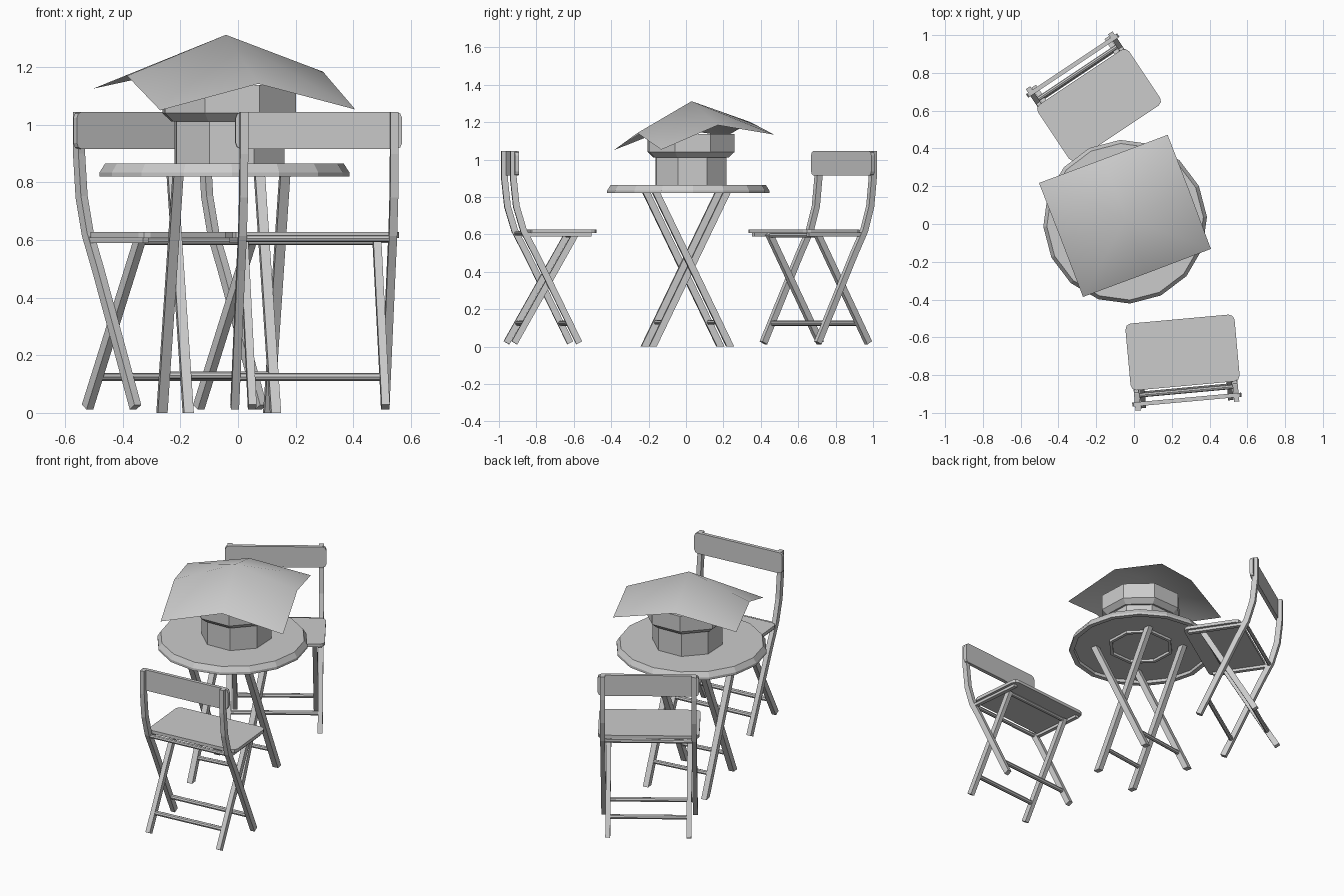
import bpy, bmesh
from math import sin, cos, pi, radians
from mathutils import Vector, Matrix

if "Cube" in bpy.data.objects:
    bpy.data.objects.remove(bpy.data.objects["Cube"])


def place(name, bm, m=None):
    bmesh.ops.recalc_face_normals(bm, faces=bm.faces)
    me = bpy.data.meshes.new(name)
    bm.to_mesh(me)
    bm.free()
    ob = bpy.data.objects.new(name, me)
    bpy.context.collection.objects.link(ob)
    if m:
        ob.matrix_world = m
    return ob


def prism(name, pts, d, m):
    """Solid made by sweeping a closed polygon along vector d."""
    bm = bmesh.new()
    d = Vector(d)
    a = [bm.verts.new(p) for p in pts]
    b = [bm.verts.new(Vector(p) + d) for p in pts]
    bm.faces.new(a)
    bm.faces.new(b[::-1])
    for i in range(len(a)):
        j = (i + 1) % len(a)
        bm.faces.new((a[i], a[j], b[j], b[i]))
    return place(name, bm, m)


def bar(name, path, x, wx, wy, m, flat=False):
    """Square bar along a (y, z) path, centred on x."""
    p = [Vector(q) for q in path]
    left, right = [], []
    for i, q in enumerate(p):
        t = (p[min(i + 1, len(p) - 1)] - p[max(i - 1, 0)]).normalized()
        n = Vector((1 / abs(t.y), 0)) if flat else Vector((t.y, -t.x))
        left.append(q + n * wy / 2)
        right.append(q - n * wy / 2)
    pts = [(x - wx / 2, q.x, q.y) for q in left + right[::-1]]
    return prism(name, pts, (wx, 0, 0), m)


def rod(name, half, y, z, r, m):
    pts = [(-half, y + r * cos(k * pi / 4), z + r * sin(k * pi / 4)) for k in range(8)]
    return prism(name, pts, (2 * half, 0, 0), m)


def rounded(w, h, r):
    """Rectangle outline with softly clipped corners."""
    out = []
    for k, (sx, sy) in enumerate(((1, 1), (-1, 1), (-1, -1), (1, -1))):
        for s in range(3):
            a = (k + s / 2) * pi / 2
            out.append((sx * (w / 2 - r) + r * cos(a), sy * (h / 2 - r) + r * sin(a)))
    return out


def lathe(name, profile, sides, rot, centre):
    """Polygonal turned shape from an (r, z) profile, r = 0 closes an end."""
    bm = bmesh.new()
    rings = []
    for r, z in profile:
        n = sides if r else 1
        rings.append([bm.verts.new((r * cos(rot + 2 * pi * k / sides),
                                    r * sin(rot + 2 * pi * k / sides), z)) for k in range(n)])
    for a, b in zip(rings, rings[1:]):
        for k in range(sides):
            q = [a[k % len(a)], a[(k + 1) % sides % len(a)],
                 b[(k + 1) % sides % len(b)], b[k % len(b)]]
            bm.faces.new(list(dict.fromkeys(q)))
    return place(name, bm, Matrix.Translation((*centre, 0)))


def frame_matrix(x, y, deg):
    return Matrix.Translation((x, y, 0)) @ Matrix.Rotation(radians(deg), 4, 'Z')


# Folding chair, local +y is its front
def chair(tag, x, y, deg):
    m = frame_matrix(x, y, deg)
    prism(tag + "_seat", [(a, b, 0.607) for a, b in rounded(0.58, 0.355, 0.03)], (0, 0, 0.02), m)
    prism(tag + "_backrest", [(a, -0.24, b + 0.98) for a, b in rounded(0.58, 0.13, 0.022)],
          (0, -0.022, 0), m)
    for s, side in ((-1, "left"), (1, "right")):
        bar(f"{tag}_{side}_upright",
            [(-0.268, 1.045), (-0.268, 0.9), (-0.252, 0.75), (-0.213, 0.62), (-0.15, 0.5), (0.085, 0.02)],
            s * 0.262, 0.028, 0.034, m)
        bar(f"{tag}_{side}_crossing_leg", [(0.07, 0.605), (-0.26, 0.02)], s * 0.232, 0.028, 0.034, m)
        # rail under the seat
        bar(f"{tag}_{side}_seat_rail", [(-0.2, 0.6), (0.15, 0.6)], s * 0.262, 0.024, 0.02, m)
    # round cross rods
    rod(tag + "_front_rung", 0.25, 0.034, 0.125, 0.014, m)
    rod(tag + "_rear_rung", 0.22, -0.2, 0.125, 0.014, m)
    rod(tag + "_seat_rod", 0.25, -0.205, 0.605, 0.012, m)
    rod(tag + "_under_seat_rod", 0.22, 0.065, 0.595, 0.012, m)


chair("front_chair", 0.257, -0.68, 5.2)
chair("back_chair", -0.185, 0.63, 213.7)

# Table top with a shallow recessed underside
lathe("table_top", [(0, 0.865), (0.415, 0.865), (0.434, 0.835), (0.434, 0.82),
                    (0.405, 0.82), (0.402, 0.838), (0, 0.838)], 16, 0.06, (-0.047, 0.012))
lathe("underside_ring", [(0.2, 0.838), (0.2, 0.822), (0.18, 0.822), (0.18, 0.838)],
      8, radians(25), (-0.03, 0.027))

# Crossed table legs
tm = frame_matrix(-0.05, 0.005, 8)
for s, side in ((-1, "left"), (1, "right")):
    bar(f"table_{side}_outer_leg", [(-0.2, 0.838), (0.207, 0)], s * 0.187, 0.034, 0.036, tm, True)
    bar(f"table_{side}_inner_leg", [(0.2, 0.838), (-0.207, 0)], s * 0.153, 0.034, 0.036, tm, True)
rod("table_outer_rung", 0.18, 0.145, 0.13, 0.013, tm)
rod("table_inner_rung", 0.145, -0.145, 0.13, 0.013, tm)

# Octagonal drum with a wider upper part
lathe("drum", [(0, 0.86), (0.203, 0.865), (0.203, 1.012), (0.215, 1.012),
               (0.247, 1.04), (0.247, 1.138), (0, 1.138)], 8, radians(25), (-0.03, 0.027))

# Draped square cloth, 3 x 3 points
bm = bmesh.new()
rim = [(-0.27, -0.386, 1.05), (0.07, -0.26, 1.142), (0.407, -0.132, 1.053), (0.295, 0.17, 1.184),
       (0.178, 0.472, 1.133), (-0.16, 0.345, 1.2), (-0.503, 0.217, 1.125), (-0.385, -0.085, 1.17)]
top = bm.verts.new((-0.042, 0.03, 1.312))
ring = [bm.verts.new(p) for p in rim]
for k in range(8):
    bm.faces.new((top, ring[k], ring[(k + 1) % 8]))
for f in bm.faces:
    f.smooth = True
place("cloth", bm)
